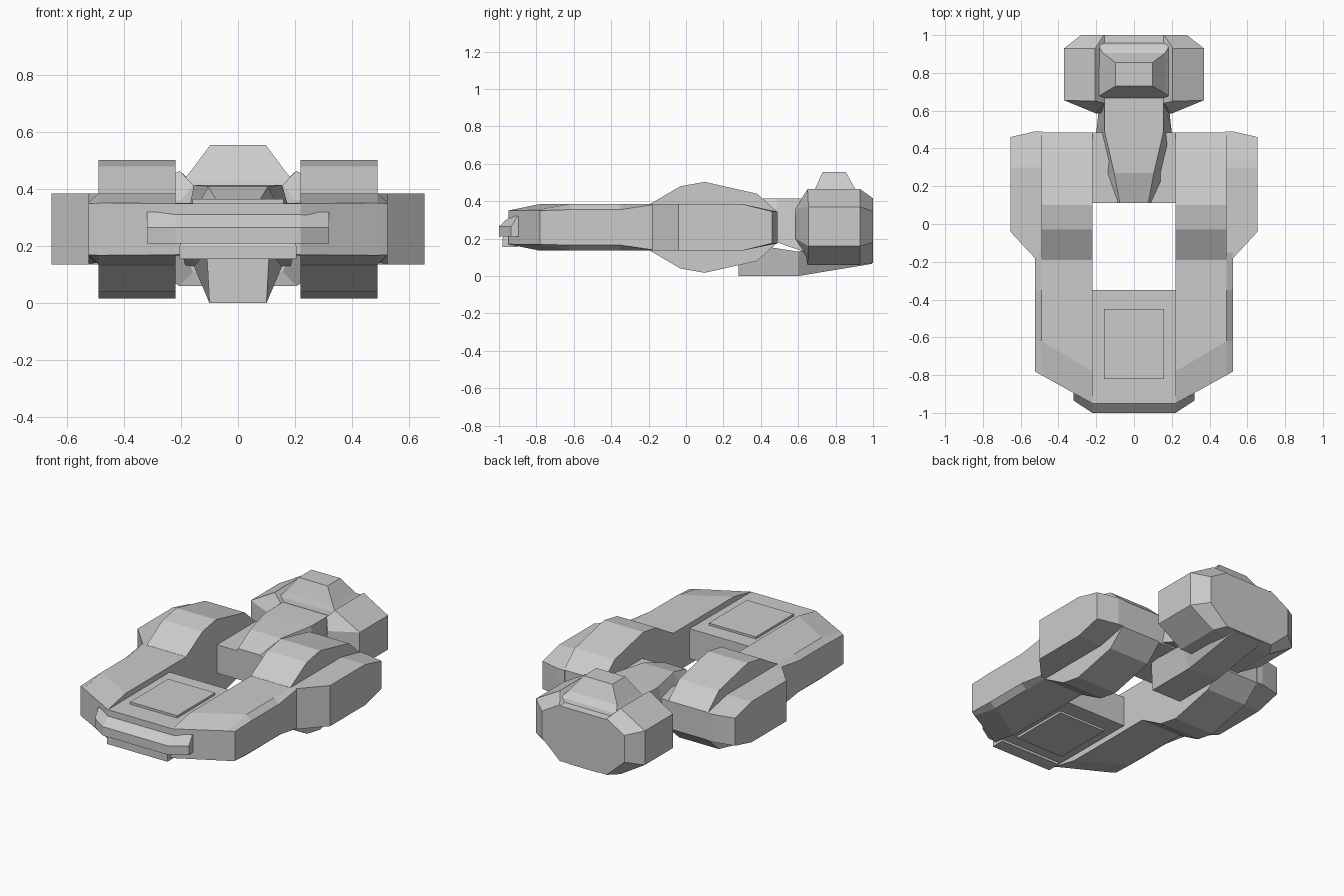
import bpy, bmesh


def loft(name, rings):
    """Skin closed rings of equal point count and cap both ends."""
    bm = bmesh.new()
    vs = [[bm.verts.new(p) for p in r] for r in rings]
    n = len(rings[0])
    for a, b in zip(vs, vs[1:]):
        for i in range(n):
            j = (i + 1) % n
            bm.faces.new((a[i], a[j], b[j], b[i]))
    bm.faces.new(vs[0])
    bm.faces.new(vs[-1])
    bmesh.ops.recalc_face_normals(bm, faces=bm.faces)
    me = bpy.data.meshes.new(name)
    bm.to_mesh(me)
    bm.free()
    ob = bpy.data.objects.new(name, me)
    bpy.context.collection.objects.link(ob)
    return ob


def mirror_x(ob):
    ob.modifiers.new("mirror", 'MIRROR').use_mirror_merge = False


MID = 0.26


def side(x, top):
    """Profile in y,z at a given x, mirrored top to bottom about MID."""
    pts = top + [(y, 2 * MID - z) for y, z in reversed(top)]
    return [(x, y, z) for y, z in pts]


def rect(z, x, y0, y1):
    return [(-x, y0, z), (x, y0, z), (x, y1, z), (-x, y1, z)]


def trap(y, xb, zb, xt, zt):
    return [(-xb, y, zb), (xb, y, zb), (xt, y, zt), (-xt, y, zt)]


# Side hulls with chamfered nose and outer edge
mirror_x(loft("side_hull", [
    side(0.22, [(-0.95, 0.35), (-0.78, 0.385), (-0.35, 0.385), (-0.15, 0.385)]),
    side(0.49, [(-0.80, 0.352), (-0.62, 0.385), (-0.35, 0.385), (-0.15, 0.385)]),
    side(0.525, [(-0.78, 0.35), (-0.62, 0.355), (-0.35, 0.355), (-0.15, 0.385)])]))

# Bulging rear hull sections
bulge = [(-0.19, 0.386), (-0.03, 0.48), (0.10, 0.503), (0.38, 0.44), (0.485, 0.345)]
mirror_x(loft("hull_bulge", [side(0.22, bulge), side(0.49, bulge)]))

# Outer side fairings
mirror_x(loft("side_fairing", [
    side(0.485, [(-0.19, 0.385), (0.30, 0.385), (0.49, 0.345)]),
    side(0.525, [(-0.18, 0.385), (0.30, 0.385), (0.49, 0.345)]),
    side(0.655, [(-0.04, 0.385), (0.30, 0.385), (0.46, 0.345)])]))

# Front deck between hulls, with thin raised panels above and below
deck = [(-0.95, 0.35), (-0.35, 0.352)]
loft("front_deck", [side(-0.22, deck), side(0.22, deck)])
for name, z0, z1 in (("top_panel", 0.345, 0.365), ("bottom_panel", 0.155, 0.175)):
    loft(name, [rect(z0, 0.16, -0.82, -0.45), rect(z1, 0.16, -0.82, -0.45)])

# Front bumper with swept ends, and the lip under it
bumper = [(-0.94, 0.32), (-1.0, 0.265), (-1.0, 0.21), (-0.88, 0.21), (-0.88, 0.32)]
swept = [(-0.90, 0.32), (-0.935, 0.265), (-0.935, 0.21), (-0.86, 0.21), (-0.86, 0.32)]
loft("bumper", [[(x, y, z) for y, z in p] for x, p in
                ((-0.32, swept), (-0.22, bumper), (0.22, bumper), (0.32, swept))])
loft("bumper_lip", [rect(0.155, 0.205, -0.98, -0.90), rect(0.20, 0.205, -0.98, -0.90),
                    rect(0.24, 0.19, -0.965, -0.90)])

# Rear bridge and neck joining the hulls to the head
loft("rear_bridge", [trap(0.11, 0.22, 0.17, 0.22, 0.345),
                     trap(0.485, 0.22, 0.17, 0.22, 0.345)])
loft("neck", [trap(0.11, 0.22, 0.19, 0.075, 0.36),
              trap(0.27, 0.22, 0.19, 0.105, 0.41),
              trap(0.485, 0.20, 0.18, 0.155, 0.415),
              trap(0.66, 0.18, 0.12, 0.155, 0.415)])

# Keel under the neck and head
loft("keel", [trap(0.28, 0.10, 0.0, 0.11, 0.18),
              trap(0.60, 0.10, 0.0, 0.155, 0.13),
              trap(0.995, 0.10, 0.065, 0.155, 0.13)])


# Faceted head with a channel along its top
def head_ring(ys, yt, xs, xt, z1, z2, zb, zt, zc):
    half = [(xt, yt, zb), (xs, ys, z1), (xs, ys, z2), (xt, yt, zt), (min(xt, 0.155), yt, zc)]
    return half + [(-x - 0.0005, y, z) for x, y, z in reversed(half)]


loft("head", [
    head_ring(0.585, 0.64, 0.20, 0.157, 0.20, 0.36, 0.11, 0.415, 0.41),
    head_ring(0.655, 0.65, 0.37, 0.205, 0.16, 0.37, 0.06, 0.465, 0.41),
    head_ring(0.93, 0.93, 0.37, 0.205, 0.16, 0.37, 0.06, 0.465, 0.42),
    head_ring(1.0, 1.0, 0.28, 0.16, 0.18, 0.345, 0.07, 0.415, 0.41)])

# Turret on the head
loft("turret", [rect(0.40, 0.19, 0.665, 0.965), rect(0.435, 0.19, 0.675, 0.95),
                rect(0.465, 0.165, 0.69, 0.905), rect(0.555, 0.098, 0.73, 0.855)])
